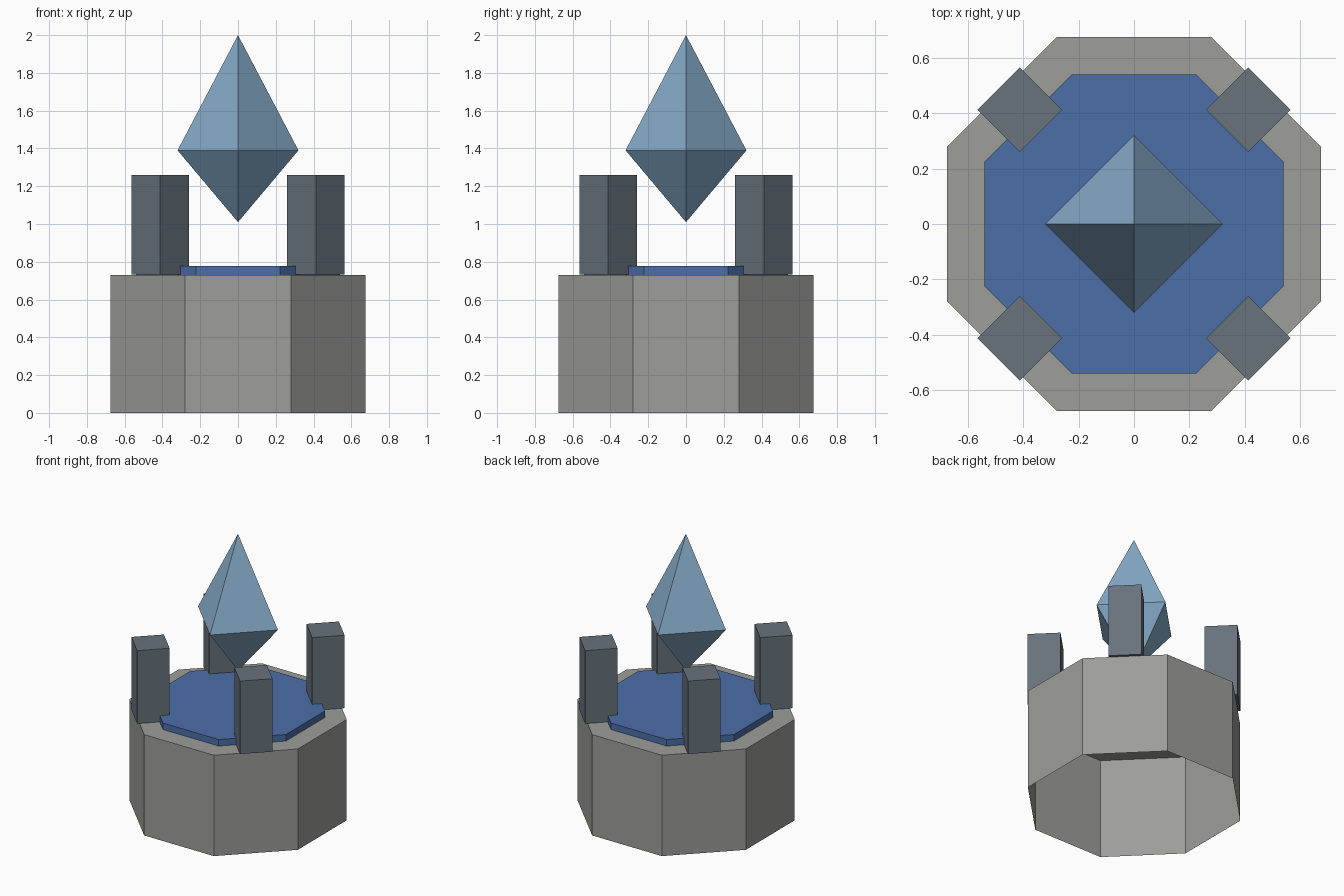
import bpy, bmesh
from math import pi, cos, sin

if "Cube" in bpy.data.objects:
    bpy.data.objects.remove(bpy.data.objects["Cube"], do_unlink=True)


def make_material(name, rgb):
    """Flat material from 0-255 display values, stored as linear."""
    linear = [((c / 255 + 0.055) / 1.055) ** 2.4 for c in rgb] + [1.0]
    mat = bpy.data.materials.new(name)
    mat.use_nodes = True
    mat.diffuse_color = linear
    mat.node_tree.nodes["Principled BSDF"].inputs["Base Color"].default_value = linear
    return mat


stone = make_material("grey stone", (157, 157, 153))
water = make_material("deep blue", (75, 110, 167))
slate = make_material("dark slate", (104, 115, 124))
gem = make_material("pale blue crystal", (133, 170, 199))


def prism(name, mat, sides, radius, z0, z1, turn=0.0, centre=(0, 0), bottom=True):
    """Upright prism with a capped top and an optional bottom."""
    bm = bmesh.new()
    rings = [[bm.verts.new((centre[0] + radius * cos(turn + 2 * pi * i / sides),
                            centre[1] + radius * sin(turn + 2 * pi * i / sides), z))
              for i in range(sides)] for z in (z0, z1)]
    low, high = rings
    for i in range(sides):
        j = (i + 1) % sides
        bm.faces.new((low[i], low[j], high[j], high[i]))
    bm.faces.new(high)
    if bottom:
        bm.faces.new(low[::-1])
    return finish(name, mat, bm)


def finish(name, mat, bm):
    mesh = bpy.data.meshes.new(name)
    bm.to_mesh(mesh)
    bm.free()
    mesh.materials.append(mat)
    obj = bpy.data.objects.new(name, mesh)
    bpy.context.collection.objects.link(obj)
    return obj


# Hollow octagonal base, open underneath, with the blue slab on top
prism("base", stone, 8, 0.73, 0, 0.73, pi / 8, bottom=False)
prism("pool", water, 8, 0.584, 0.73, 0.777, pi / 8, bottom=False)

# Four pillars set on the diagonals
for side, sx in (("right", -1), ("left", 1)):
    for end, sy in (("front", -1), ("back", 1)):
        prism(f"{end}_{side}_pillar", slate, 4, 0.153, 0.732, 1.26,
              centre=(0.412 * sx, 0.412 * sy))

# Floating four-sided crystal
bm = bmesh.new()
tip, point = bm.verts.new((0, 0, 2.0)), bm.verts.new((0, 0, 1.01))
girdle = [bm.verts.new((0.32 * cos(i * pi / 2), 0.32 * sin(i * pi / 2), 1.39))
          for i in range(4)]
for i in range(4):
    a, b = girdle[i], girdle[(i + 1) % 4]
    bm.faces.new((a, b, tip))
    bm.faces.new((b, a, point))
finish("crystal", gem, bm)
